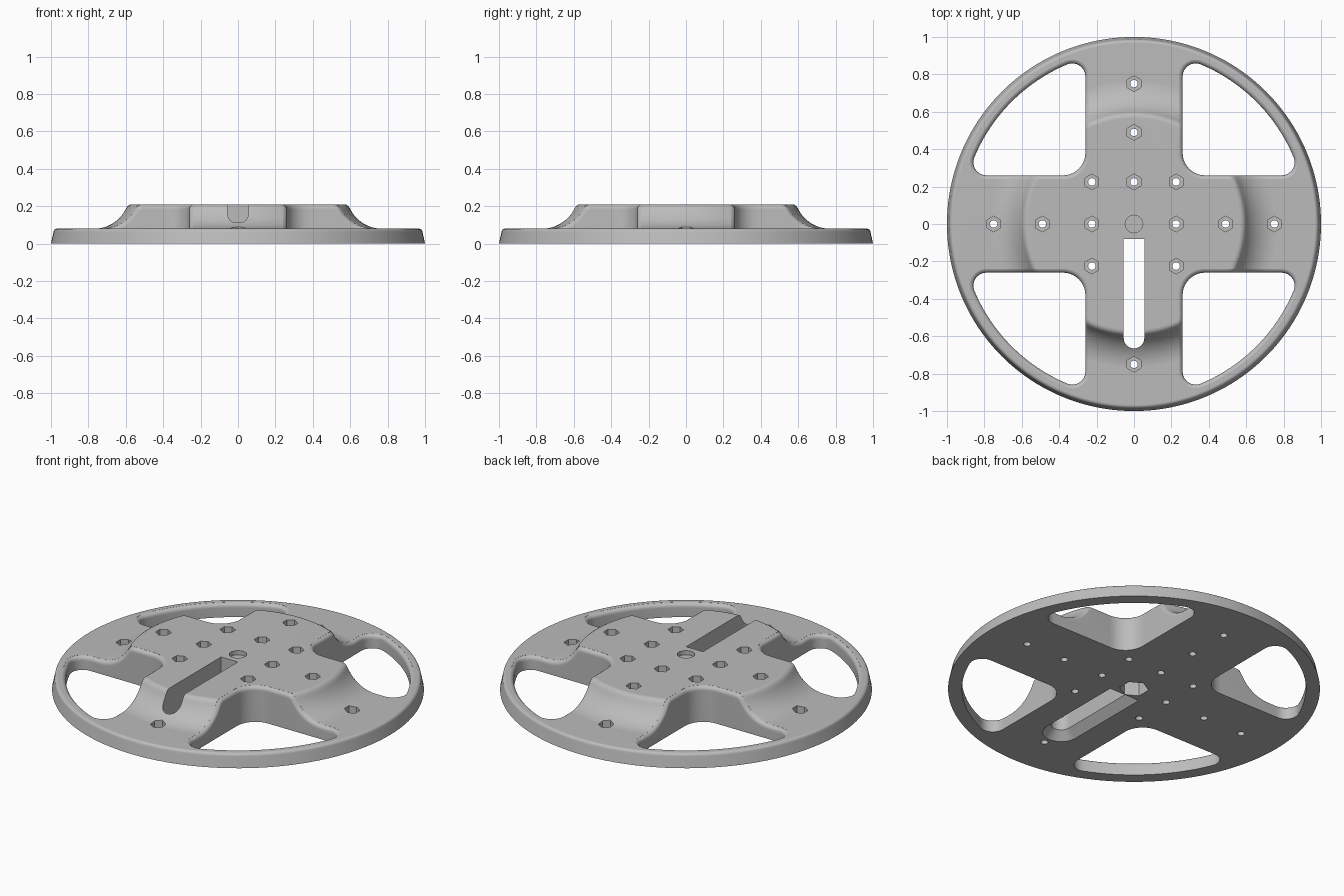
import bpy, bmesh
from math import sin, cos, pi, radians, sqrt, acos, asin

if "Cube" in bpy.data.objects:
    bpy.data.objects.remove(bpy.data.objects["Cube"], do_unlink=True)

ARM = 0.26        # half width of the cross arms
RIM_IN = 0.925    # inner radius of the rim
ROUND = 0.025     # rounding along the window edges
TOP = 0.21        # height of the hub

grey = bpy.data.materials.new("plain_grey")
grey.use_nodes = True
grey.diffuse_color = (0.5, 0.5, 0.5, 1)
grey.node_tree.nodes["Principled BSDF"].inputs["Base Color"].default_value = (0.5, 0.5, 0.5, 1)


def arc(cx, cy, r, a0, a1, n):
    """Points on an arc, angles in radians."""
    return [(cx + r * cos(a0 + (a1 - a0) * i / n),
             cy + r * sin(a0 + (a1 - a0) * i / n)) for i in range(n + 1)]


def circle(x, y, r, n, turn=0.0):
    return arc(x, y, r, turn, turn + 2 * pi, n)[:-1]


def lift(outline, z):
    return [(x, y, z) for x, y in outline]


def loft(bm, rings):
    """Closed solid through rings that have equal point counts."""
    rows = [[bm.verts.new(p) for p in ring] for ring in rings]
    n = len(rows[0])
    for lo, hi in zip(rows, rows[1:]):
        for i in range(n):
            j = (i + 1) % n
            bm.faces.new((lo[i], lo[j], hi[j], hi[i]))
    bm.faces.new(rows[0][::-1])
    bm.faces.new(rows[-1])


def make(name, solids):
    bm = bmesh.new()
    for rings in solids:
        loft(bm, rings)
    bmesh.ops.recalc_face_normals(bm, faces=bm.faces)
    mesh = bpy.data.meshes.new(name)
    bm.to_mesh(mesh)
    bm.free()
    mesh.materials.append(grey)
    obj = bpy.data.objects.new(name, mesh)
    bpy.context.collection.objects.link(obj)
    return obj


# Turned body: drafted rim, flat ledge, concave ramp, raised hub
rim = [(1, 0), (0.987, 0.06)] + arc(0.967, 0.06, 0.02, radians(20), pi / 2, 5)
ramp = arc(0.77, 0.27, 0.19, radians(270), radians(205), 14)
crown = [(0.59, 0.201), (0.579, 0.208), (0.565, TOP)]
profile = rim + ramp + crown
body = make("wheel_plate", [[lift(circle(0, 0, r, 160), z) for r, z in profile]])


def surface(r):
    """Height of the turned top at radius r."""
    for (r0, z0), (r1, z1) in zip(profile, profile[1:]):
        if r1 <= r <= r0:
            return z0 + (z1 - z0) * (r0 - r) / (r0 - r1)
    return TOP


def line(a, b, n):
    return [(a[0] + (b[0] - a[0]) * i / n, a[1] + (b[1] - a[1]) * i / n)
            for i in range(1, n)]


def window(d):
    """Outline of one window, grown outwards by d."""
    inner, outer = 0.12, 0.07
    c = ARM + outer
    reach = RIM_IN - outer
    far = sqrt(reach * reach - c * c)
    tilt = asin(c / reach)
    k = ARM + inner
    hub = arc(k, k, inner + d, 1.5 * pi, pi, 10)[::-1]
    low = arc(far, c, outer + d, -pi / 2, tilt, 8)
    big = arc(0, 0, RIM_IN + d, tilt, pi / 2 - tilt, 32)
    high = arc(c, far, outer + d, pi / 2 - tilt, pi, 8)
    return (hub + line(hub[-1], low[0], 32) + low + big[1:-1]
            + high + line(high[-1], hub[0], 32))


def window_rings(turn):
    def spin(ring):
        return [(x * cos(turn) - y * sin(turn), x * sin(turn) + y * cos(turn), z)
                for x, y, z in ring]
    rings = [lift(window(0), -0.1)]
    for t in (0, 0.08, 0.2, 0.36, 0.56, 0.8):
        drop = ROUND * (1 - sqrt(1 - (1 - t) ** 2))
        rings.append([(x, y, surface(sqrt(x * x + y * y)) - drop)
                      for x, y in window(t * ROUND)])
    rings.append(lift(window(0.8 * ROUND), 0.4))
    return [spin(r) for r in rings]


# Slot with a countersunk underside
def slot(w):
    return [(-w, -0.08)] + arc(0, -0.61, w, pi, 2 * pi, 20) + [(w, -0.08)]


slot_rings = [lift(slot(w), z) for w, z in
              ((0.1, -0.1), (0.1, 0), (0.055, 0.047), (0.055, 0.4))]

# Bolt hole layout
P = 0.225
spots = [(x, y) for x in (-P, P) for y in (-P, 0, P)] + [(0, P), (0, 0.49)]
spots += [(s * d, 0) for s in (-1, 1) for d in (0.49, 0.75)]
spots += [(0, -0.75), (0, 0.75)]


def drill(x, y, r, n, z0, z1):
    ring = circle(x, y, r, n, pi / 2)
    return [lift(ring, z0), lift(ring, z1)]


cutters = [
    make("window_cutter", [window_rings(i * pi / 2) for i in range(4)]),
    make("slot_cutter", [slot_rings]),
    make("bolt_hole_cutter", [drill(x, y, 0.02, 16, -0.1, 0.4) for x, y in spots]),
    make("nut_pocket_cutter", [drill(x, y, 0.042, 6, 0.045, 0.4) for x, y in spots]),
    make("centre_cutter", [drill(0, 0, 0.047, 32, 0.185, 0.4),
                           drill(0, 0, 0.079, 6, -0.1, 0.12)]),
]

# Cut everything out of the body
bpy.context.view_layer.objects.active = body
body.select_set(True)
for cutter in cutters:
    cutter.hide_render = True
    mod = body.modifiers.new(cutter.name, 'BOOLEAN')
    mod.operation = 'DIFFERENCE'
    mod.solver = 'EXACT'
    mod.object = cutter
    bpy.ops.object.modifier_apply(modifier=mod.name)
    bpy.data.objects.remove(cutter, do_unlink=True)

bpy.ops.object.shade_smooth_by_angle(angle=radians(30))
weighted = body.modifiers.new("even_shading", 'WEIGHTED_NORMAL')
weighted.keep_sharp = True
